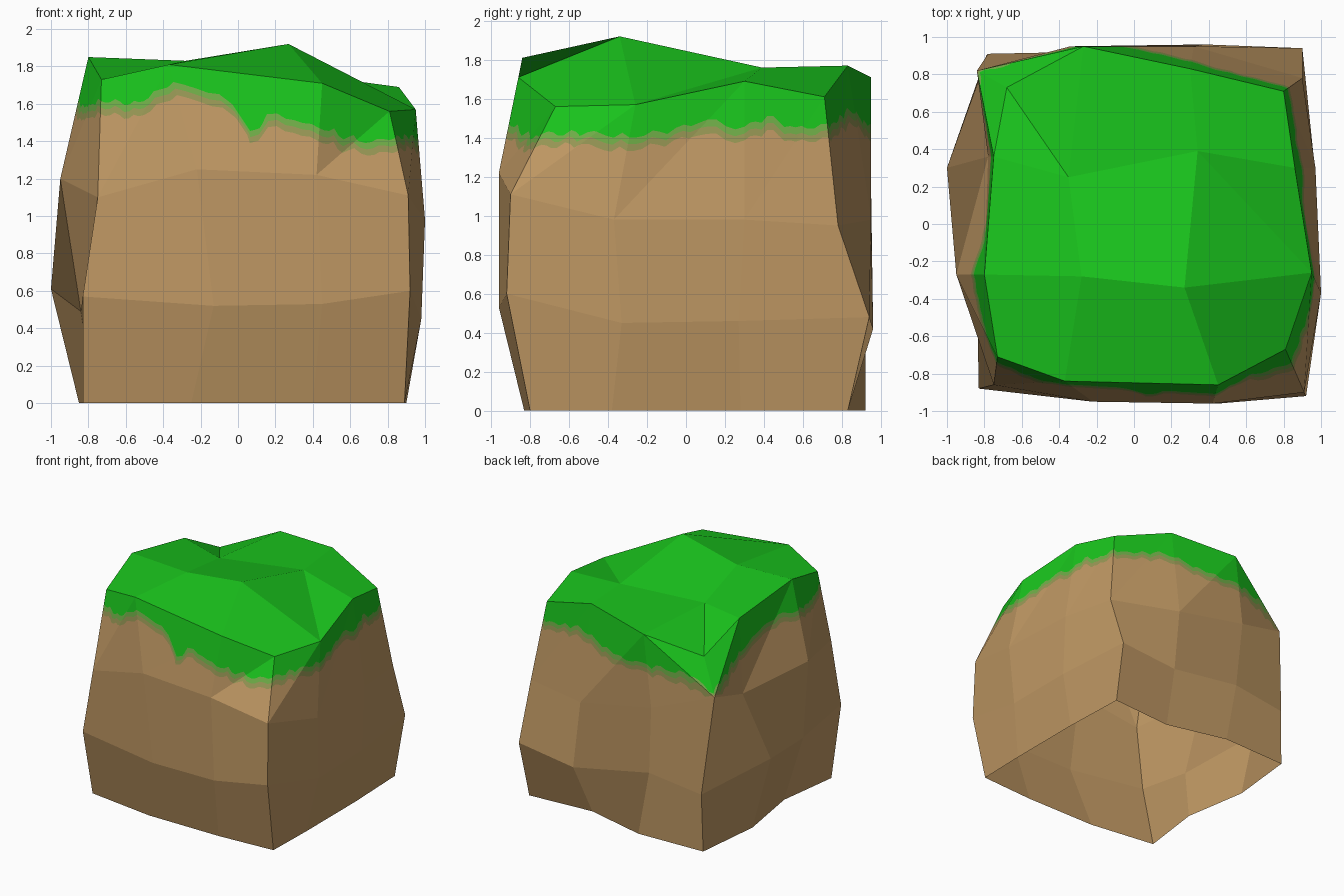
import bpy, bmesh, math, random
from mathutils import Vector

if "Cube" in bpy.data.objects:
    bpy.data.objects.remove(bpy.data.objects["Cube"])

random.seed(4)

def material(name, rgb):
    m = bpy.data.materials.new(name)
    m.diffuse_color = (*rgb, 1)
    m.use_nodes = True
    m.node_tree.nodes["Principled BSDF"].inputs["Base Color"].default_value = m.diffuse_color
    return m

green = material("grass green", (0.010, 0.55, 0.012))
olive = material("grass fringe", (0.16, 0.42, 0.065))
khaki = material("soil fringe", (0.31, 0.31, 0.09))
brown = material("soil brown", (0.52, 0.312, 0.125))

# Cross-sections of the block, 12 points each:
# front left to right, right side, back right to left, left side
base = [Vector((x, y, 0)) for x, y in (
    (-.83, -.75), (-.25, -.83), (.40, -.83), (.89, -.80), (.90, -.38), (.90, .28),
    (.88, .83), (.32, .79), (-.20, .92), (-.79, .90), (-.85, .33), (-.76, -.22))]
low = [Vector(p) for p in (
    (-.83, -.88, .57), (-.13, -.95, .52), (.45, -.96, .53), (.92, -.92, .60),
    (.98, -.33, .45), (.97, .27, .46), (.90, .94, .48), (.38, .96, .42),
    (-.30, .92, .54), (-.78, .91, .48), (-1.0, .30, .61), (-.84, -.36, .49))]
high = [Vector(p) for p in (
    (-.75, -.86, 1.10), (-.22, -.95, 1.25), (.42, -.96, 1.22), (.91, -.90, 1.11),
    (1.0, -.37, .98), (.97, .30, .98), (.90, .78, .95), (.32, .95, .98),
    (-.34, .95, 1.11), (-.84, .82, 1.28), (-.78, .36, 1.12), (-.95, -.27, 1.20))]
rim = [Vector(p) for p in (
    (-.73, -.71, 1.73), (-.37, -.84, 1.81), (.45, -.86, 1.71), (.81, -.67, 1.56),
    (.95, -.26, 1.57), (.86, .30, 1.69), (.80, .71, 1.61), (.30, .83, 1.77),
    (-.27, .95, 1.71), (-.68, .73, 1.55), (-.75, .36, 1.75), (-.80, -.27, 1.85))]
hump = [Vector(p) for p in (
    (-.28, -.28, 1.83), (.27, -.34, 1.92), (-.35, .25, 1.73), (.34, .39, 1.76))]
# How far the grass hangs below the rim, three samples per segment
hang = [.12, .15, .15, .10, .11, .19, .24, .22, .20, .14, .16, .17,
        .17, .19, .19, .24, .15, .18, .14, .20, .22, .24, .25, .24,
        .25, .26, .25, .24, .31, .30, .27, .22, .20, .24, .22, .17]

def build(name, faces, mats):
    """faces: list of (points, material slot)"""
    bm = bmesh.new()
    for pts, slot in faces:
        f = bm.faces.new([bm.verts.new(p) for p in pts])
        f.material_index = slot
    bmesh.ops.remove_doubles(bm, verts=bm.verts, dist=0.0003)
    bmesh.ops.dissolve_degenerate(bm, edges=bm.edges, dist=0.0001)
    me = bpy.data.meshes.new(name)
    bm.to_mesh(me)
    bm.free()
    for m in mats:
        me.materials.append(m)
    ob = bpy.data.objects.new(name, me)
    bpy.context.collection.objects.link(ob)

grass, soil = [], []

# Two lower rows of soil walls; the underside is open
for a, b in ((base, low), (low, high)):
    for i in range(12):
        j = (i + 1) % 12
        soil.append(([a[i], a[j], b[j], b[i]], 0))

# Ragged grass edge: narrow columns cut from the two flat triangles of each upper quad
N = 14
jitter = [random.uniform(-.012, .012) for _ in range(12 * N)]

def levels(i, c):
    """Heights (0 rim-less bottom to 1 rim) of the colour borders at column c of segment i"""
    u, j = c / N, (i + 1) % 12
    h = rim[i].lerp(rim[j], u).z - high[i].lerp(high[j], u).z
    s = i + u
    q, f = divmod(s * 3, 1)
    q = int(q + 1e-6)
    drop = hang[q % 36] * (1 - f) + hang[(q + 1) % 36] * f
    k = (i * N + c) % (12 * N)
    drop += jitter[k] + .012 * math.sin(2 * math.pi * s * 3.5)
    drop += .17 * math.exp(-((s - 1.44) / .09) ** 2)      # one long drip in front
    return [1, 1 - min(drop / h, .90), 1 - min((drop + .035) / h, .94),
            1 - min((drop + .07) / h, .97), 0]

def clip(poly, side):
    """Keep the part of a flat polygon where side(point) >= 0"""
    out = []
    for p, q in zip(poly, poly[1:] + poly[:1]):
        a, b = side(p), side(q)
        if a >= -1e-9:
            out.append(p)
        if a * b < -1e-12:
            t = a / (a - b)
            out.append((p[0] + t * (q[0] - p[0]), p[1] + t * (q[1] - p[1])))
    return out

for i in range(12):
    j = (i + 1) % 12
    hi, hj, ri, rj = high[i], high[j], rim[i], rim[j]
    if i == 8:      # this quad folds along its other diagonal
        diag = lambda p: 1 - p[0] - p[1]
        lower = lambda u, v: hi + u * (hj - hi) + v * (ri - hi)
        upper = lambda u, v: rj + (1 - u) * (ri - rj) + (1 - v) * (hj - rj)
    else:
        diag = lambda p: p[0] - p[1]
        lower = lambda u, v: hi + u * (hj - hi) + v * (rj - hj)
        upper = lambda u, v: hi + v * (ri - hi) + u * (rj - ri)
    for c in range(N):
        u0, u1 = c / N, (c + 1) / N
        a, b = levels(i, c), levels(i, c + 1)
        for r in range(4):
            cell = [(u0, a[r + 1]), (u1, b[r + 1]), (u1, b[r]), (u0, a[r])]
            for side, place in ((diag, lower), (lambda p: -diag(p), upper)):
                piece = clip(cell, side)
                if len(piece) > 2:
                    pts = [place(*p) for p in piece]
                    if r == 0:
                        grass.append((pts, 0))
                    else:
                        soil.append((pts, (1, 2, 0)[r - 1]))

# Uneven grass top, a 3 by 3 patch inside the rim
grid = [rim[0:4],
        [rim[11], hump[0], hump[1], rim[4]],
        [rim[10], hump[2], hump[3], rim[5]],
        rim[9:5:-1]]
for r in range(3):
    for c in range(3):
        q = [grid[r][c], grid[r][c + 1], grid[r + 1][c + 1], grid[r + 1][c]]
        if (r, c) in ((2, 0), (1, 2)):      # folded the other way
            grass += [([q[0], q[1], q[3]], 0), ([q[1], q[2], q[3]], 0)]
        else:
            grass.append((q, 0))

build("soil_block", soil, [brown, olive, khaki])
build("grass_cap", grass, [green])
